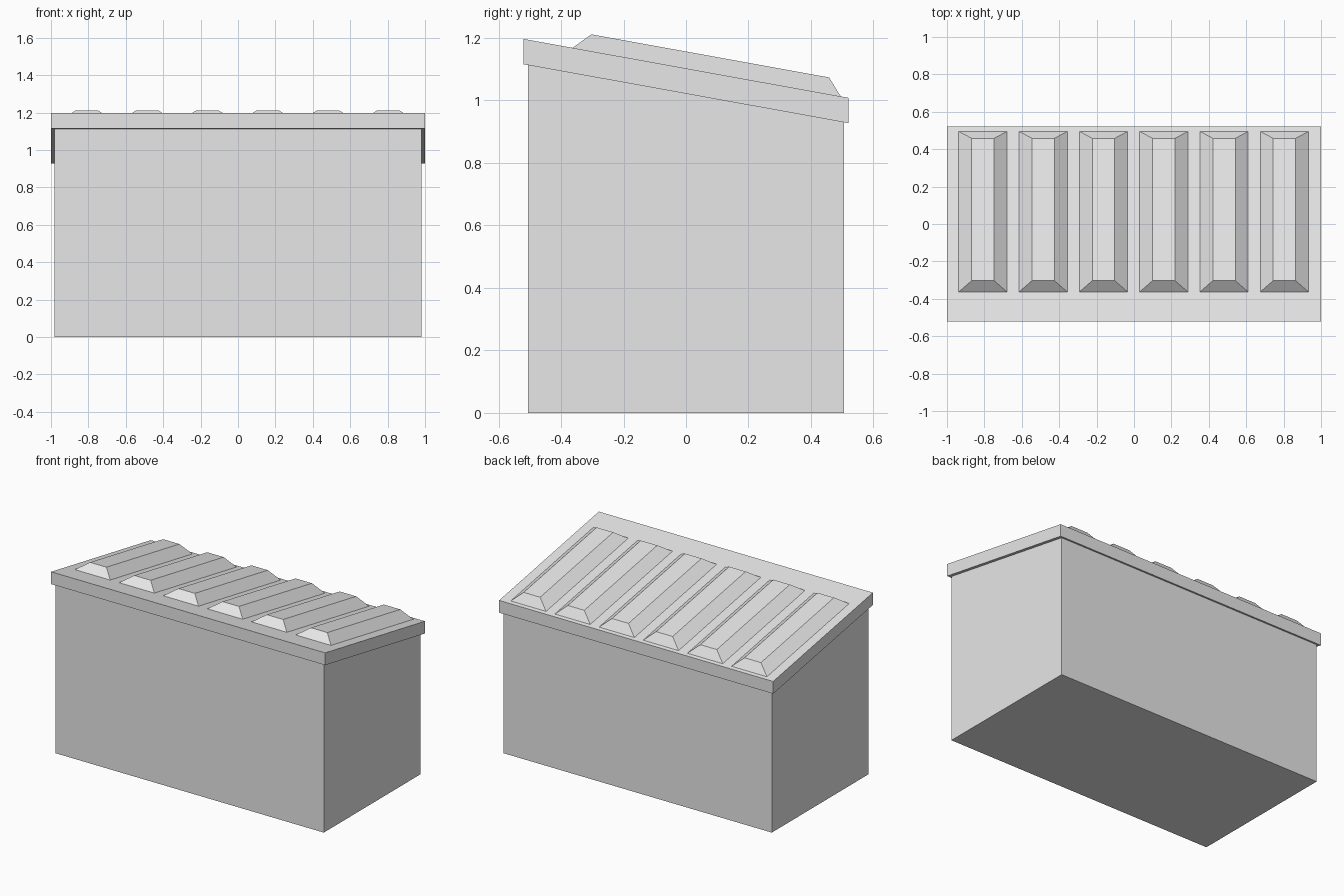
import bpy
import bmesh

cube = bpy.data.objects.get("Cube")
if cube:
    bpy.data.objects.remove(cube, do_unlink=True)

grey = bpy.data.materials.new("light_grey")
grey.use_nodes = True
grey.diffuse_color = (0.8, 0.8, 0.8, 1)
grey.node_tree.nodes["Principled BSDF"].inputs["Base Color"].default_value = (0.8, 0.8, 0.8, 1)

SLOPE = -0.1812


def roof(y, offset=0.0):
    """Height of the sloping lid surface at y, plus an offset."""
    return 1.1025 + SLOPE * y + offset


def rect(x, half_width, y0, y1, height):
    """Four corners of a rectangle laid on a height function."""
    return [(x + sx * half_width, y, height(y))
            for sx, y in ((-1, y0), (1, y0), (1, y1), (-1, y1))]


def loft(name, lower, upper):
    """Closed six-sided solid between two rectangles."""
    bm = bmesh.new()
    a = [bm.verts.new(p) for p in lower]
    b = [bm.verts.new(p) for p in upper]
    bm.faces.new(a[::-1])
    bm.faces.new(b)
    for i in range(4):
        j = (i + 1) % 4
        bm.faces.new((a[i], a[j], b[j], b[i]))
    bmesh.ops.recalc_face_normals(bm, faces=bm.faces)
    mesh = bpy.data.meshes.new(name)
    bm.to_mesh(mesh)
    bm.free()
    mesh.materials.append(grey)
    obj = bpy.data.objects.new(name, mesh)
    bpy.context.collection.objects.link(obj)
    return obj


def slab(name, low, high):
    """Sloping slab with vertical edges."""
    return loft(name, rect(0, 1.0, -0.52, 0.52, lambda y: roof(y, low)),
                rect(0, 1.0, -0.52, 0.52, lambda y: roof(y, high)))


# Main box with a sloping top
loft("box_body", rect(0, 0.98, -0.505, 0.505, lambda y: 0.0),
     rect(0, 0.98, -0.505, 0.505, lambda y: roof(y, -0.081)))

# Rim and lid, stacked
slab("lid_rim", -0.081, -0.032)
slab("lid_panel", -0.032, 0.0)

# Six raised, bevelled ribs along the lid
for i in range(6):
    x = -0.808 + 0.3224 * i
    loft(f"lid_rib_{i + 1}", rect(x, 0.129, -0.363, 0.495, roof),
         rect(x, 0.06, -0.303, 0.458, lambda y: roof(y, 0.054)))
